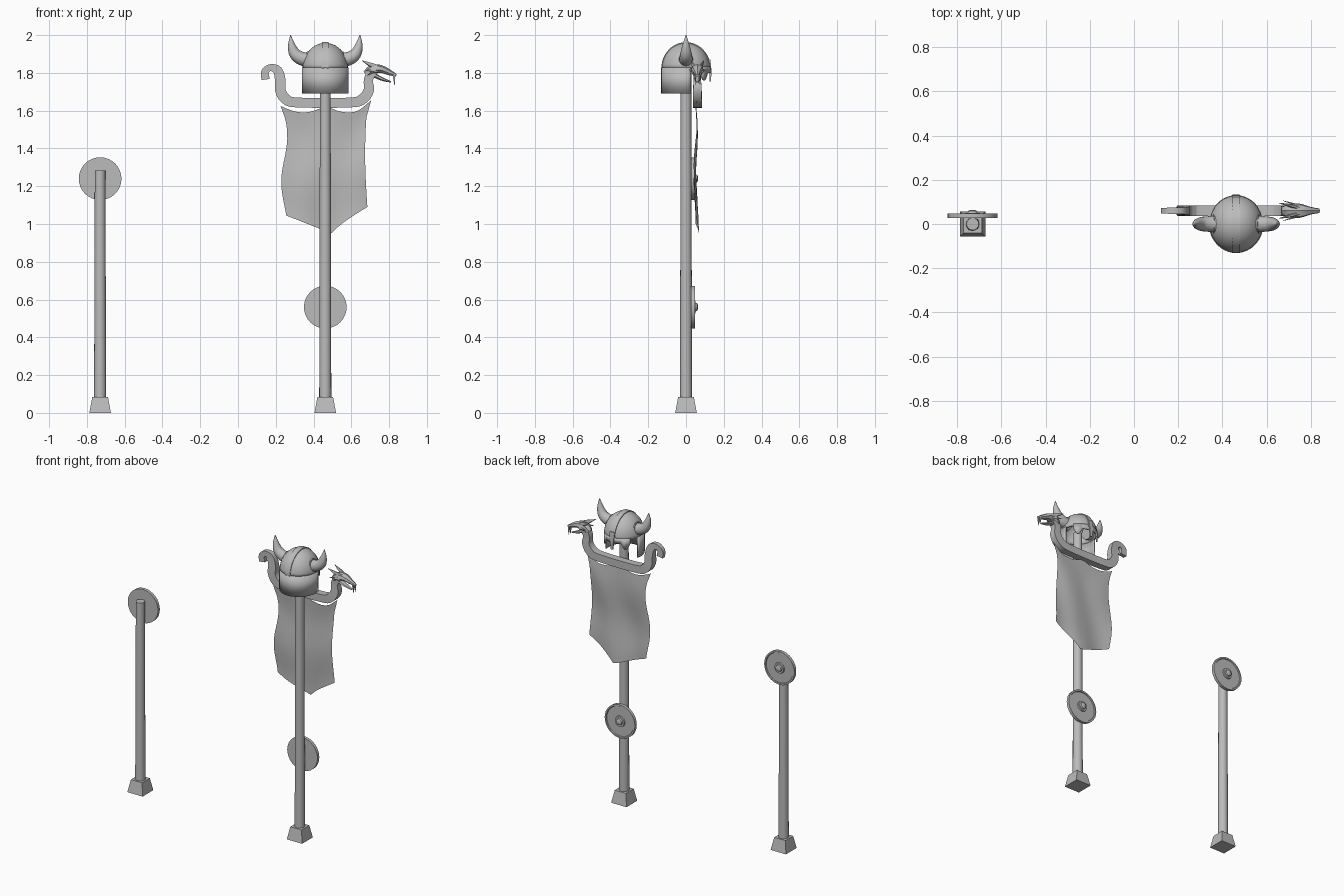
import bpy, bmesh, math
from mathutils import Vector, Matrix

old = bpy.data.objects.get("Cube")
if old:
    bpy.data.objects.remove(old, do_unlink=True)

grey = bpy.data.materials.new("plain_grey")
grey.use_nodes = True
tone = (0.5, 0.5, 0.5, 1)
grey.diffuse_color = tone
grey.node_tree.nodes["Principled BSDF"].inputs["Base Color"].default_value = tone

MAIN, SIDE = 0.462, -0.73      # x of the tall and the short post
SQUARE = [(-1, -1), (1, -1), (1, 1), (-1, 1)]
ROUND = [(math.cos(i * math.tau / 14), math.sin(i * math.tau / 14)) for i in range(14)]


def finish(name, bm, thick=0, recalc=True):
    if recalc:
        bmesh.ops.recalc_face_normals(bm, faces=bm.faces)
    mesh = bpy.data.meshes.new(name)
    bm.to_mesh(mesh)
    bm.free()
    mesh.materials.append(grey)
    ob = bpy.data.objects.new(name, mesh)
    bpy.context.collection.objects.link(ob)
    if thick:
        mod = ob.modifiers.new("thickness", "SOLIDIFY")
        mod.thickness = thick
        mod.offset = 0
    bpy.ops.object.select_all(action="DESELECT")
    bpy.context.view_layer.objects.active = ob
    ob.select_set(True)
    bpy.ops.object.shade_smooth_by_angle(angle=math.radians(35))
    return ob


def skin(bm, rings, closed=True):
    """Join successive rows of points with quads."""
    rows = [[bm.verts.new(p) for p in ring] for ring in rings]
    for a, b in zip(rows, rows[1:]):
        n = len(a)
        for i in range(n if closed else n - 1):
            j = (i + 1) % n
            bm.faces.new((a[i], a[j], b[j], b[i]))
    return rows


def smooth_path(keys, steps):
    """Catmull-Rom resampling of (x, z, half width, half depth) keys."""
    k = [Vector(p) for p in keys]
    k = [k[0] * 2 - k[1]] + k + [k[-1] * 2 - k[-2]]
    out = []
    for a, b, c, d in zip(k, k[1:], k[2:], k[3:]):
        for s in range(steps):
            t = s / steps
            out.append((b * 2 + (c - a) * t + (a * 2 - b * 5 + c * 4 - d) * t * t
                        + (b * 3 - a - c * 3 + d) * t ** 3) / 2)
    return out + [k[-2]]


def sweep(name, keys, section, steps=4, y=0.0, y_end=None, move=None):
    """Sweep a section along a path in the xz plane."""
    path = smooth_path(keys, steps)
    rings = []
    last = len(path) - 1
    for i, p in enumerate(path):
        t = path[min(i + 1, last)] - path[max(i - 1, 0)]
        n = Vector((-t[1], 0, t[0])).normalized()
        yy = y if y_end is None else y + (y_end - y) * i / last
        centre = Vector((p[0], yy, p[1]))
        rings.append([centre + n * u * max(p[2], 0.001) + Vector((0, v * max(p[3], 0.001), 0))
                      for u, v in section])
    bm = bmesh.new()
    rows = skin(bm, rings)
    bm.faces.new(rows[0])
    bm.faces.new(rows[-1])
    if move:
        bm.transform(move)
    return finish(name, bm)


def lathe(name, profile, place, sides=20):
    """Turn (radius, height) pairs about z, then place the result."""
    bm = bmesh.new()
    rows = skin(bm, [[(r * math.cos(i * math.tau / sides), r * math.sin(i * math.tau / sides), h)
                      for i in range(sides)] for r, h in profile])
    bm.faces.new(rows[0])
    bm.faces.new(rows[-1])
    bm.transform(place)
    return finish(name, bm)


def helmet_sheet(name, a0, a1, low, high, grow=1.0, n=24):
    """Curved sheet following the helmet rim between two angles."""
    bm = bmesh.new()
    cols = []
    for i in range(n + 1):
        a = a0 + (a1 - a0) * i / n
        x, y = MAIN + 0.117 * grow * math.cos(a), 0.125 * grow * math.sin(a)
        cols.append([(x, y, low(i / n)), (x, y, high)])
    skin(bm, cols, closed=False)
    return finish(name, bm, 0.008)


# Posts, tapered square feet and round shields
for label, x, top, shield_z in (("tall", MAIN, 1.83, 0.56), ("short", SIDE, 1.283, 1.24)):
    lathe(label + "_post", [(0.032, 0.07), (0.028, top)], Matrix.Translation((x, 0, 0)), 16)
    lathe(label + "_foot", [(0.081, 0), (0.059, 0.083)],
          Matrix.Translation((x, 0, 0)) @ Matrix.Rotation(math.pi / 4, 4, "Z"), 4)
    lathe(label + "_shield",
          [(0.113, 0), (0.113, 0.02), (0.103, 0.02), (0.1, 0.015), (0.036, 0.015), (0.034, 0.023),
           (0.023, 0.023), (0.02, 0.032), (0.01, 0.037)],
          Matrix.Translation((x, 0.027, shield_z)) @ Matrix.Rotation(-math.pi / 2, 4, "X"), 32)

# Helmet dome, an open half ellipsoid
bm = bmesh.new()
arc = [i * math.pi / 20 for i in range(10)] + [math.pi / 2 - 0.03]
rows = skin(bm, [[(MAIN + 0.117 * math.cos(a) * math.cos(b), 0.125 * math.cos(a) * math.sin(b),
                   1.823 + 0.132 * math.sin(a))
                  for b in (j * math.tau / 28 for j in range(28))] for a in arc])
bm.faces.new(rows[-1])
finish("helmet_dome", bm, 0.008)

# Ridge band running over the dome from front to back
ridge = [(0.126 * math.cos(i * math.pi / 12), 1.823 + 0.135 * math.sin(i * math.pi / 12), 0.005, 0.018)
         for i in range(13)]
sweep("helmet_ridge", ridge, SQUARE, 2,
      move=Matrix.Translation((MAIN, 0, 0)) @ Matrix.Rotation(math.pi / 2, 4, "Z"))

# Neck guard, brow pieces and nose guard around the face opening
helmet_sheet("neck_guard", math.pi - 0.2, math.tau + 0.2, lambda t: 1.69, 1.828, 1.02)
for label, s in (("left", 1), ("right", -1)):
    mid = math.pi / 2
    helmet_sheet(label + "_brow_guard", mid, mid - s * 0.95,
                 lambda t: 1.8 - 0.04 * max(0, math.sin(t * math.pi * 2 - math.pi)), 1.835, 1.01, 12)
sweep("nose_guard", [(0.124, 1.87, 0.005, 0.018), (0.129, 1.82, 0.005, 0.014),
                     (0.129, 1.755, 0.004, 0.007)], SQUARE, 3,
      move=Matrix.Translation((MAIN, 0, 0)) @ Matrix.Rotation(math.pi / 2, 4, "Z"))

# Horns and their collars, mirrored about the helmet
horn = [(0.08, 1.868, 0.038, 0.038), (0.125, 1.876, 0.036, 0.036), (0.16, 1.9, 0.031, 0.031),
        (0.178, 1.945, 0.02, 0.02), (0.184, 2.0, 0.002, 0.002)]
collar = [(0.072, 1.867, 0.045, 0.045), (0.104, 1.872, 0.043, 0.043)]
for label, s in (("left", 1), ("right", -1)):
    for part, keys in (("horn", horn), ("horn_collar", collar)):
        sweep(label + "_" + part, [(MAIN + s * x, z, w, d) for x, z, w, d in keys], ROUND)

# Crossbar with a curled tail at one end and a neck at the other
BAR_Y = 0.06
sweep("crossbar", [
    (0.146, 1.765, 0.022, 0.013), (0.143, 1.805, 0.02, 0.013), (0.172, 1.828, 0.018, 0.014),
    (0.21, 1.812, 0.025, 0.016), (0.224, 1.76, 0.028, 0.02), (0.225, 1.705, 0.028, 0.023),
    (0.255, 1.66, 0.028, 0.024), (0.32, 1.643, 0.026, 0.024), (0.59, 1.643, 0.026, 0.024),
    (0.66, 1.662, 0.028, 0.024), (0.693, 1.71, 0.027, 0.022), (0.69, 1.76, 0.024, 0.02),
    (0.71, 1.81, 0.025, 0.022)], SQUARE, 5, BAR_Y)

# Dragon head: skull, jaw, teeth, and swept back ears and crest
OCT = ROUND[::2]
sweep("dragon_skull", [
    (0.68, 1.79, 0.022, 0.022), (0.71, 1.815, 0.028, 0.034), (0.755, 1.82, 0.022, 0.032),
    (0.8, 1.802, 0.016, 0.018), (0.838, 1.787, 0.007, 0.01)], OCT, 3, BAR_Y)
sweep("dragon_jaw", [(0.705, 1.795, 0.014, 0.022), (0.76, 1.768, 0.01, 0.018),
                     (0.81, 1.752, 0.004, 0.008)], OCT, 3, BAR_Y)
for label, s in (("left", 1), ("right", -1)):
    side = BAR_Y + s * 0.009
    sweep(label + "_fang", [(0.825, 1.79, 0.007, 0.004), (0.829, 1.735, 0.001, 0.001)],
          SQUARE, 1, side)
    sweep(label + "_ear", [(0.755, 1.83, 0.008, 0.008), (0.71, 1.84, 0.013, 0.008),
                           (0.655, 1.866, 0.001, 0.001)], OCT, 3, side, BAR_Y + s * 0.035)
    sweep(label + "_cheek_fin", [(0.74, 1.81, 0.012, 0.006), (0.675, 1.815, 0.001, 0.001)],
          OCT, 2, BAR_Y + s * 0.025, BAR_Y + s * 0.045)

# Hanging cloth: wavy sides, scalloped top and a pointed lower edge
bm = bmesh.new()
cols, nrows = 16, 20
grid = []
for r in range(nrows + 1):
    v = r / nrows
    line = []
    for c in range(cols + 1):
        u = c / cols
        left = 0.245 + 0.016 * math.sin(v * 7.5 - 0.5) - 0.012 * max(0, 1 - v * 8)
        right = 0.685 - 0.012 * math.sin(v * math.pi) + 0.02 * max(0, 1 - v * 6)
        top = 1.625 - 0.035 * abs(math.sin(u * math.tau)) + 0.03 * max(0, u - 0.85) / 0.15
        low = 1.045 - 0.095 * u / 0.56 if u < 0.56 else 0.95 + 0.14 * ((u - 0.56) / 0.44) ** 0.8
        fold = 0.007 * math.sin(u * 9 + v * 3) * (0.3 + v) + 0.006 * math.sin(v * 8)
        line.append((left + (right - left) * u, 0.053 + fold, top + (low - top) * v))
    grid.append(line)
skin(bm, grid, closed=False)
finish("banner_cloth", bm, recalc=False)
